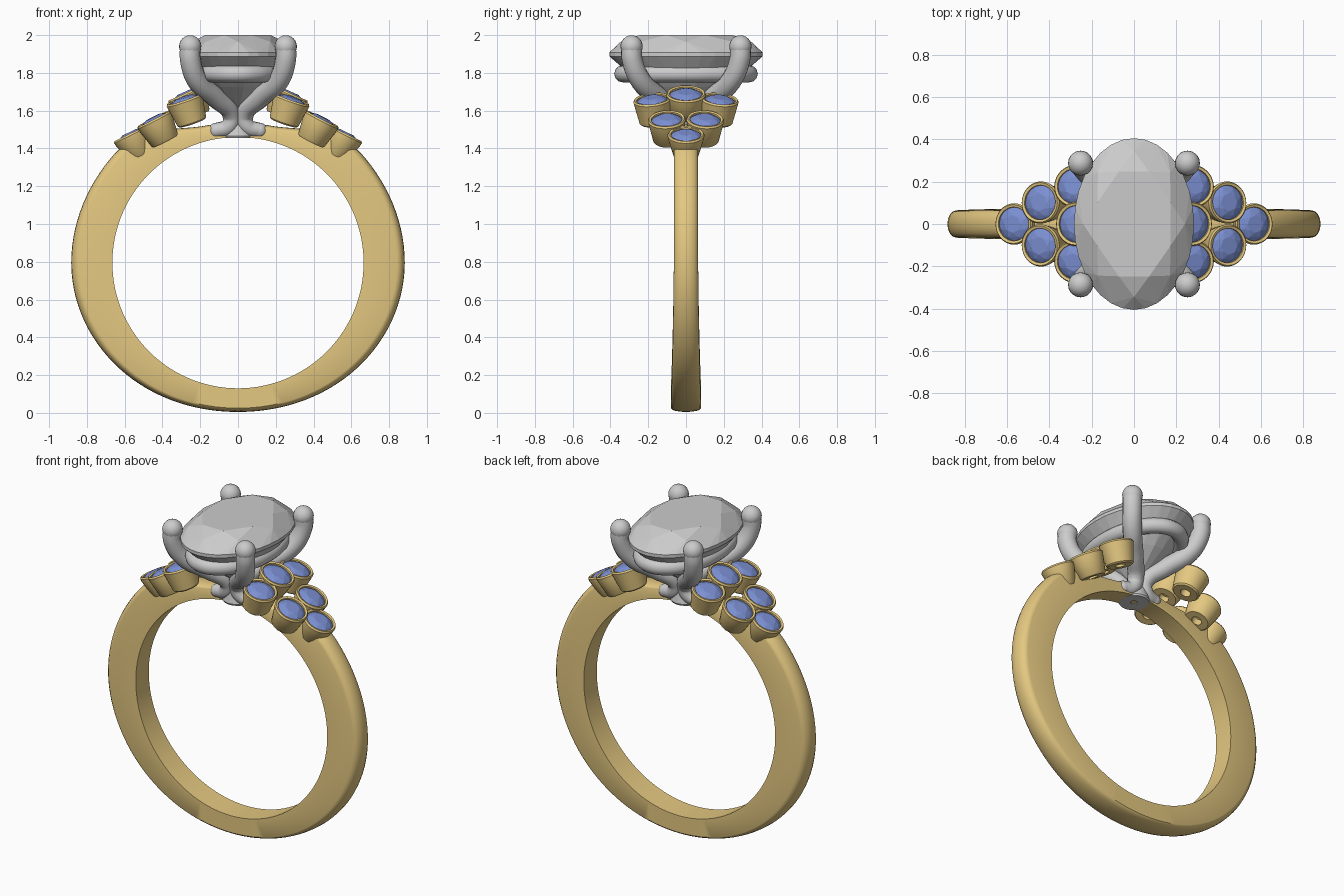
import bpy, bmesh
from math import sin, cos, pi, radians
from mathutils import Matrix, Vector

if "Cube" in bpy.data.objects:
    bpy.data.objects.remove(bpy.data.objects["Cube"])


def material(name, color):
    m = bpy.data.materials.new(name)
    m.diffuse_color = color
    m.use_nodes = True
    m.node_tree.nodes["Principled BSDF"].inputs["Base Color"].default_value = m.diffuse_color
    return m


GOLD = material("gold", (0.78, 0.58, 0.22, 1))
BLUE = material("blue", (0.20, 0.28, 0.65, 1))


def finish(bm, name, mat=None, smooth=True, matrix=None):
    bmesh.ops.recalc_face_normals(bm, faces=bm.faces)
    me = bpy.data.meshes.new(name)
    bm.to_mesh(me)
    bm.free()
    ob = bpy.data.objects.new(name, me)
    bpy.context.collection.objects.link(ob)
    if mat:
        me.materials.append(mat)
    if matrix:
        ob.matrix_world = matrix
    if smooth:
        shade(ob)
    return ob


def shade(ob):
    bpy.ops.object.select_all(action='DESELECT')
    ob.select_set(True)
    bpy.context.view_layer.objects.active = ob
    bpy.ops.object.shade_smooth_by_angle(angle=radians(35))


def bridge(bm, rings, close=True):
    """Quads between successive vertex loops; the loops may join end to start."""
    n = len(rings[0])
    for i in range(len(rings) if close else len(rings) - 1):
        a, b = rings[i], rings[(i + 1) % len(rings)]
        for j in range(n):
            k = (j + 1) % n
            bm.faces.new((a[j], a[k], b[k], b[j]))


def lathe(name, profile, n, mat, matrix):
    bm = bmesh.new()
    rings = [[bm.verts.new((r * cos(2 * pi * j / n), r * sin(2 * pi * j / n), z))
              for j in range(n)] for r, z in profile]
    bridge(bm, rings)
    return finish(bm, name, mat, True, matrix)


def gem(name, rings, rx, ry, mat=None, matrix=None):
    """Faceted stone: hull of rings given as (count, phase, scale, z)."""
    bm = bmesh.new()
    for n, phase, s, z in rings:
        for j in range(n):
            a = 2 * pi * (j + phase) / n
            bm.verts.new((rx * s * cos(a), ry * s * sin(a), z))
    bmesh.ops.convex_hull(bm, input=bm.verts)
    bmesh.ops.dissolve_limit(bm, angle_limit=radians(1), verts=bm.verts, edges=bm.edges)
    return finish(bm, name, mat, False, matrix)


def tube(name, points, radius, cyclic=False):
    """Round wire through points; each point is (x, y, z, thickness factor)."""
    cu = bpy.data.curves.new(name, 'CURVE')
    cu.dimensions = '3D'
    cu.bevel_depth = radius
    cu.bevel_resolution = 4
    cu.use_fill_caps = True
    cu.resolution_u = 6
    sp = cu.splines.new('BEZIER')
    sp.bezier_points.add(len(points) - 1)
    for bp, p in zip(sp.bezier_points, points):
        bp.co = p[:3]
        bp.radius = p[3]
        bp.handle_left_type = bp.handle_right_type = 'AUTO'
    sp.use_cyclic_u = cyclic
    ob = bpy.data.objects.new(name, cu)
    bpy.context.collection.objects.link(ob)
    bpy.ops.object.select_all(action='DESELECT')
    ob.select_set(True)
    bpy.context.view_layer.objects.active = ob
    bpy.ops.object.convert(target='MESH')
    shade(bpy.context.object)


def ball(name, loc, r):
    bm = bmesh.new()
    bmesh.ops.create_uvsphere(bm, u_segments=20, v_segments=12, radius=r)
    finish(bm, name, None, True, Matrix.Translation(loc))


def interp(table, t):
    for (a, u), (b, v) in zip(table, table[1:]):
        if t <= b:
            f = (t - a) / (b - a)
            f = f * f * (3 - 2 * f)
            return u + (v - u) * f
    return table[-1][1]


# Band: round finger hole, tapering domed outside, wider at the bottom
CZ, RI = 0.795, 0.665
OUTER = [(-90, .79), (0, .883), (42, .872), (78, .745), (90, .733)]
DOME = [(-90, .02), (0, .042), (45, .035), (90, .015)]
WIDTH = [(-90, .08), (10, .064), (90, .062)]
bm = bmesh.new()
rings = []
N = 120
for i in range(N):
    a = 360 * i / N - 90
    el = a if a <= 90 else 180 - a
    ro, d, w = interp(OUTER, el), interp(DOME, el), interp(WIDTH, el)
    sec = [(RI, w), (RI, -w)]
    sec += [(ro - d + d * cos(t * pi / 8), w * sin(t * pi / 8)) for t in range(-4, 5)]
    c, s = cos(radians(a)), sin(radians(a))
    rings.append([bm.verts.new((r * c, y, CZ + r * s)) for r, y in sec])
bridge(bm, rings)
finish(bm, "band", GOLD)

# Side clusters: tapered bezel cups, each with a blue stone
# x, y, z of rim centre, outward tilt, sideways tilt, rim radius, base radius
CUPS = [(.275, 0, 1.69, 24, 0, .105, .08),
        (.285, .18, 1.66, 19, 6, .1, .08), (.285, -.18, 1.66, 19, -6, .1, .08),
        (.445, .102, 1.555, 27, 3, .1, .078), (.445, -.102, 1.555, 27, -3, .1, .078),
        (.57, 0, 1.475, 26, 0, .098, .066)]
for side, sx in (("right", 1), ("left", -1)):
    for k, (x, y, z, tx, ty, r, rb) in enumerate(CUPS):
        m = (Matrix.Translation((sx * x, y, z))
             @ Matrix.Rotation(radians(sx * tx), 4, 'Y')
             @ Matrix.Rotation(radians(-ty), 4, 'X'))
        lathe(f"{side}_bezel_{k + 1}",
              [(r - .018, 0), (r - .006, .004), (r, -.006), (r - .003, -.025), (rb, -.125),
               (rb - .008, -.133), (.03, -.133), (.03, -.09), (r - .02, -.03)], 32, GOLD, m)
        gem(f"{side}_side_stone_{k + 1}",
            [(8, 0, .5, .012), (8, .5, .8, .002), (16, 0, 1, -.012),
             (16, 0, 1, -.018), (1, 0, 0, -.088)], r - .015, r - .015, BLUE, m)

# Centre stone: oval brilliant
gem("centre_stone", [(8, .5, .66, 2.0), (8, 0, .85, 1.965), (32, 0, 1, 1.908), (32, 0, 1, 1.888),
                     (16, .5, .55, 1.725), (1, 0, 0, 1.56)], .284, .406)

# Oval gallery rail under the stone
tube("gallery_rail", [(.205 * cos(2 * pi * i / 16), .335 * sin(2 * pi * i / 16), 1.795, 1)
                      for i in range(16)], .045, True)

# Four prongs that meet over the band and flare into feet
PRONG = [(.253, .288, 1.94, 1), (.252, .285, 1.87, 1), (.215, .24, 1.76, 1),
         (.115, .14, 1.665, .95), (.035, .055, 1.575, .85), (.05, .045, 1.515, .8),
         (.115, .035, 1.495, .72)]
for sx in (1, -1):
    for sy in (1, -1):
        tag = ("right" if sx > 0 else "left") + ("_back" if sy > 0 else "_front")
        pts = [(sx * x, sy * y, z, r) for x, y, z, r in PRONG]
        tube(f"{tag}_prong", pts, .056)
        ball(f"{tag}_prong_tip", Vector(pts[0][:3]), .059)
        ball(f"{tag}_prong_foot", Vector(pts[-1][:3]), .041)

# Base collar of the setting, with a small hole below
lathe("setting_base", [(.02, 1.455), (.085, 1.455), (.09, 1.465), (.075, 1.53), (.02, 1.53)],
      32, None, Matrix.Identity(4))
